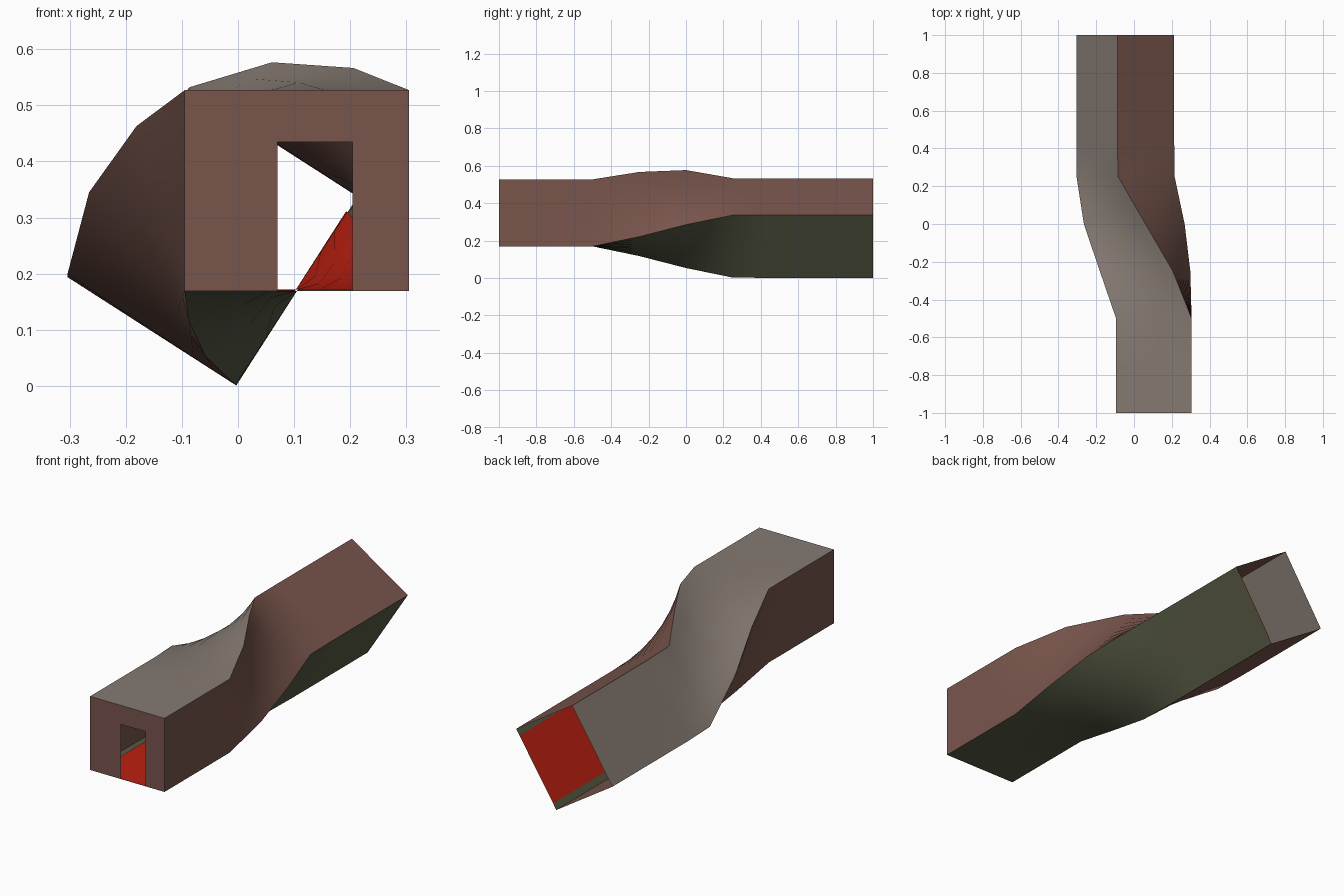
import bpy, math

if "Cube" in bpy.data.objects:
    bpy.data.objects.remove(bpy.data.objects["Cube"])

# Corridor section (local to the middle of its floor) and its pivot in the scene
PX, PZ = 0.105, 0.169
W, H = 0.2, 0.358
# Stations along the length: (y, roll angle in degrees)
STATIONS = [(-1, 0), (-0.75, 0), (-0.5, 0), (-0.25, 15), (0, 35.4),
            (0.25, 56.6), (0.42, 57.3), (0.75, 57.3), (1, 57.3)]
CROSS = 8


def material(name, rgb):
    m = bpy.data.materials.new(name)
    m.diffuse_color = (*rgb, 1)
    m.use_nodes = True
    m.node_tree.nodes["Principled BSDF"].inputs["Base Color"].default_value = m.diffuse_color
    return m


grey = material("warm grey", (0.235, 0.195, 0.168))
brown = material("brown", (0.19, 0.092, 0.073))
olive = material("olive green", (0.096, 0.102, 0.058))
red = material("red", (0.52, 0.014, 0.005))


def add_mesh(name, verts, faces, mat, smooth=False):
    me = bpy.data.meshes.new(name)
    me.from_pydata(verts, [], faces)
    me.materials.append(mat)
    for p in me.polygons:
        p.use_smooth = smooth
    ob = bpy.data.objects.new(name, me)
    bpy.context.collection.objects.link(ob)
    return ob


def twisted_panel(name, a, b, mat):
    """Sweep the section line a-b along the stations, rolling it about the floor centre."""
    verts, faces, n = [], [], CROSS + 1
    for y, deg in STATIONS:
        c, s = math.cos(math.radians(deg)), math.sin(math.radians(deg))
        for j in range(n):
            t = j / CROSS
            x = a[0] + (b[0] - a[0]) * t
            z = a[1] + (b[1] - a[1]) * t
            verts.append((PX + x * c - z * s, y, PZ + x * s + z * c))
    for i in range(len(STATIONS) - 1):
        for j in range(CROSS):
            k = i * n + j
            faces.append((k, k + 1, k + n + 1, k + n))
    return add_mesh(name, verts, faces, mat, True)


# Twisted corridor, open at the back
twisted_panel("ceiling", (-W, H), (W, H), grey)
twisted_panel("right_wall", (W, H), (W, 0), brown)
twisted_panel("floor", (W, 0), (-W, 0), olive)
twisted_panel("left_wall", (-W, 0), (-W, H), brown)

# Narrow carpet just above the floor
twisted_panel("carpet", (-0.167, 0.003), (0.167, 0.003), red)

# Front wall with an off-centre doorway
x0, x3, z0, z2 = PX - W, PX + W, PZ, PZ + H
x1, x2, z1 = 0.07, 0.204, 0.435
outline = [(x0, z0), (x1, z0), (x1, z1), (x2, z1), (x2, z0), (x3, z0),
           (x3, z2), (x2, z2), (x1, z2), (x0, z2)]
add_mesh("front_wall", [(x, -1, z) for x, z in outline],
         [(0, 1, 2, 8, 9), (2, 3, 7, 8), (3, 4, 5, 6, 7)], brown)
